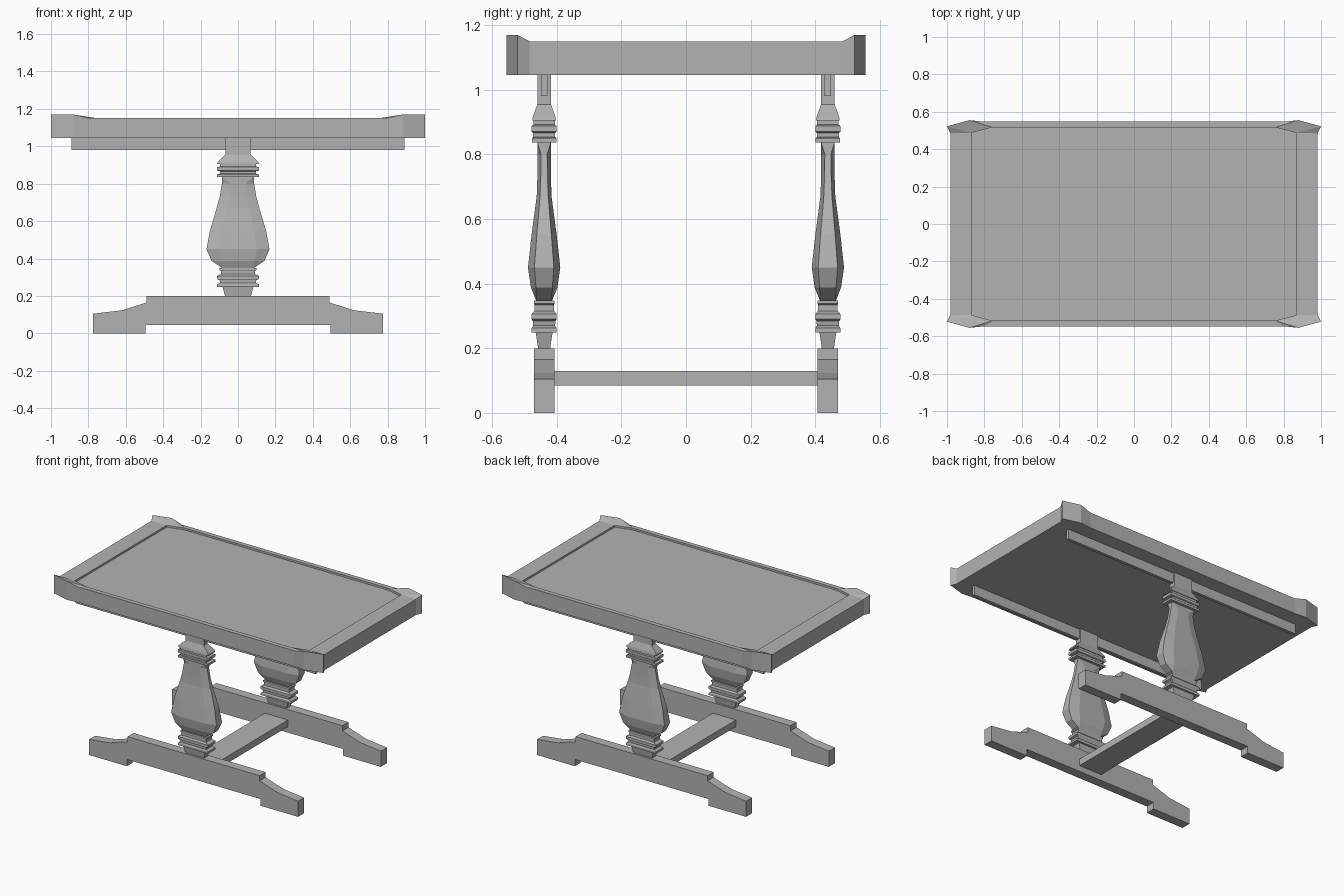
import bpy, bmesh

cube = bpy.data.objects.get("Cube")
if cube:
    bpy.data.objects.remove(cube, do_unlink=True)

grey = bpy.data.materials.new("plain grey")
grey.use_nodes = True
tone = (0.45, 0.45, 0.45, 1)
grey.diffuse_color = tone
grey.node_tree.nodes["Principled BSDF"].inputs["Base Color"].default_value = tone

LEG_Y = 0.439


def finish(bm, name):
    bmesh.ops.remove_doubles(bm, verts=bm.verts, dist=1e-5)
    bmesh.ops.recalc_face_normals(bm, faces=bm.faces)
    mesh = bpy.data.meshes.new(name)
    bm.to_mesh(mesh)
    bm.free()
    mesh.materials.append(grey)
    obj = bpy.data.objects.new(name, mesh)
    bpy.context.collection.objects.link(obj)
    return obj


def box(name, half_x, half_y, z0, z1, y=0):
    bm = bmesh.new()
    bmesh.ops.create_cube(bm, size=2)
    for v in bm.verts:
        v.co = (v.co.x * half_x, y + v.co.y * half_y, z1 if v.co.z > 0 else z0)
    return finish(bm, name)


def around(corner):
    """Repeat the points of one corner around all four corners in order."""
    ring = []
    for sx, sy in ((1, 1), (-1, 1), (-1, -1), (1, -1)):
        points = corner if sx * sy > 0 else corner[::-1]
        ring += [(sx * p[0], sy * p[1], p[2]) for p in points]
    return ring


def bridge(bm, a, b):
    for i in range(len(a)):
        j = (i + 1) % len(a)
        quad = list(dict.fromkeys((a[i], a[j], b[j], b[i])))
        if len(quad) > 2:
            bm.faces.new(quad)


def loft(name, sections, y):
    """Stack sections of (z, half x, half y, flat share); share 1 is a rectangle."""
    bm = bmesh.new()
    rings = []
    for z, hx, hy, flat in sections:
        corner = [(hx, hy * flat, z), (hx * flat, hy, z)]
        rings.append([bm.verts.new((p[0], p[1] + y, z)) for p in around(corner)])
    for a, b in zip(rings, rings[1:]):
        bridge(bm, a, b)
    bm.faces.new(rings[0])
    bm.faces.new(rings[-1])
    return finish(bm, name)


# Table top with raised clipped corners and a shallow recess
def table_top():
    bottom, floor = 1.045, 1.137
    outer = around([(0.982, 0.485, 1.15), (1, 0.522, 1.17),
                    (0.88, 0.555, 1.17), (0.8, 0.547, 1.15)])
    inner = around([(0.87, 0.487, 1.15), (0.755, 0.517, 1.15)])
    bm = bmesh.new()
    base = [bm.verts.new((x, y, bottom)) for x, y, z in outer]
    edge = [bm.verts.new(p) for p in outer]
    lip = [bm.verts.new(p) for p in inner]
    sunk = [bm.verts.new((x, y, floor)) for x, y, z in inner]
    bridge(bm, base, edge)
    bridge(bm, edge, [lip[i // 2] for i in range(len(edge))])
    bridge(bm, lip, sunk)
    bm.faces.new(sunk)
    bm.faces.new(base)
    return finish(bm, "table_top")


# Foot cut from a symmetric side profile
def foot(name, y):
    half = [(0.495, 0.045), (0.495, 0), (0.775, 0), (0.775, 0.105),
            (0.62, 0.123), (0.49, 0.165), (0.49, 0.2)]
    profile = half + [(-x, z) for x, z in reversed(half)]
    bm = bmesh.new()
    face = bm.faces.new([bm.verts.new((x, y - 0.0315, z)) for x, z in profile])
    out = bmesh.ops.extrude_face_region(bm, geom=[face])
    moved = [v for v in out["geom"] if isinstance(v, bmesh.types.BMVert)]
    bmesh.ops.translate(bm, verts=moved, vec=(0, 0.063, 0))
    return finish(bm, name)


# Turned leg: square mouldings below and above an eight-sided vase
lower_moulding = [
    (0.195, 0.068, 0.018, 1), (0.248, 0.082, 0.026, 1), (0.248, 0.112, 0.039, 1),
    (0.262, 0.112, 0.039, 1), (0.270, 0.095, 0.034, 1), (0.284, 0.098, 0.035, 1),
    (0.290, 0.112, 0.039, 1), (0.306, 0.112, 0.039, 1), (0.316, 0.092, 0.030, 1),
    (0.334, 0.092, 0.030, 1), (0.338, 0.098, 0.032, 1), (0.348, 0.098, 0.032, 1)]
vase = [
    (0.346, 0.080, 0.024, 1), (0.388, 0.142, 0.041, 0.62), (0.45, 0.168, 0.050, 0.6),
    (0.55, 0.150, 0.039, 0.58), (0.67, 0.114, 0.023, 0.55), (0.73, 0.098, 0.021, 0.5),
    (0.80, 0.086, 0.021, 0.45), (0.838, 0.086, 0.021, 1)]
upper_moulding = [
    (0.836, 0.112, 0.038, 1), (0.850, 0.112, 0.038, 1), (0.854, 0.095, 0.034, 1),
    (0.866, 0.095, 0.034, 1), (0.870, 0.112, 0.039, 1), (0.888, 0.112, 0.039, 1),
    (0.892, 0.095, 0.033, 1), (0.904, 0.095, 0.033, 1), (0.904, 0.112, 0.037, 1),
    (0.916, 0.108, 0.035, 1), (0.955, 0.068, 0.021, 1), (1.05, 0.068, 0.021, 1)]

table_top()
for side, y in (("front", -LEG_Y), ("back", LEG_Y)):
    foot(side + "_foot", y)
    loft(side + "_leg_lower_moulding", lower_moulding, y)
    loft(side + "_leg_vase", vase, y)
    loft(side + "_leg_upper_moulding", upper_moulding, y)
    box(side + "_under_rail", 0.89, 0.01, 0.98, 1.05, y)

# Board joining the two feet
box("stretcher", 0.085, 0.41, 0.085, 0.13)
